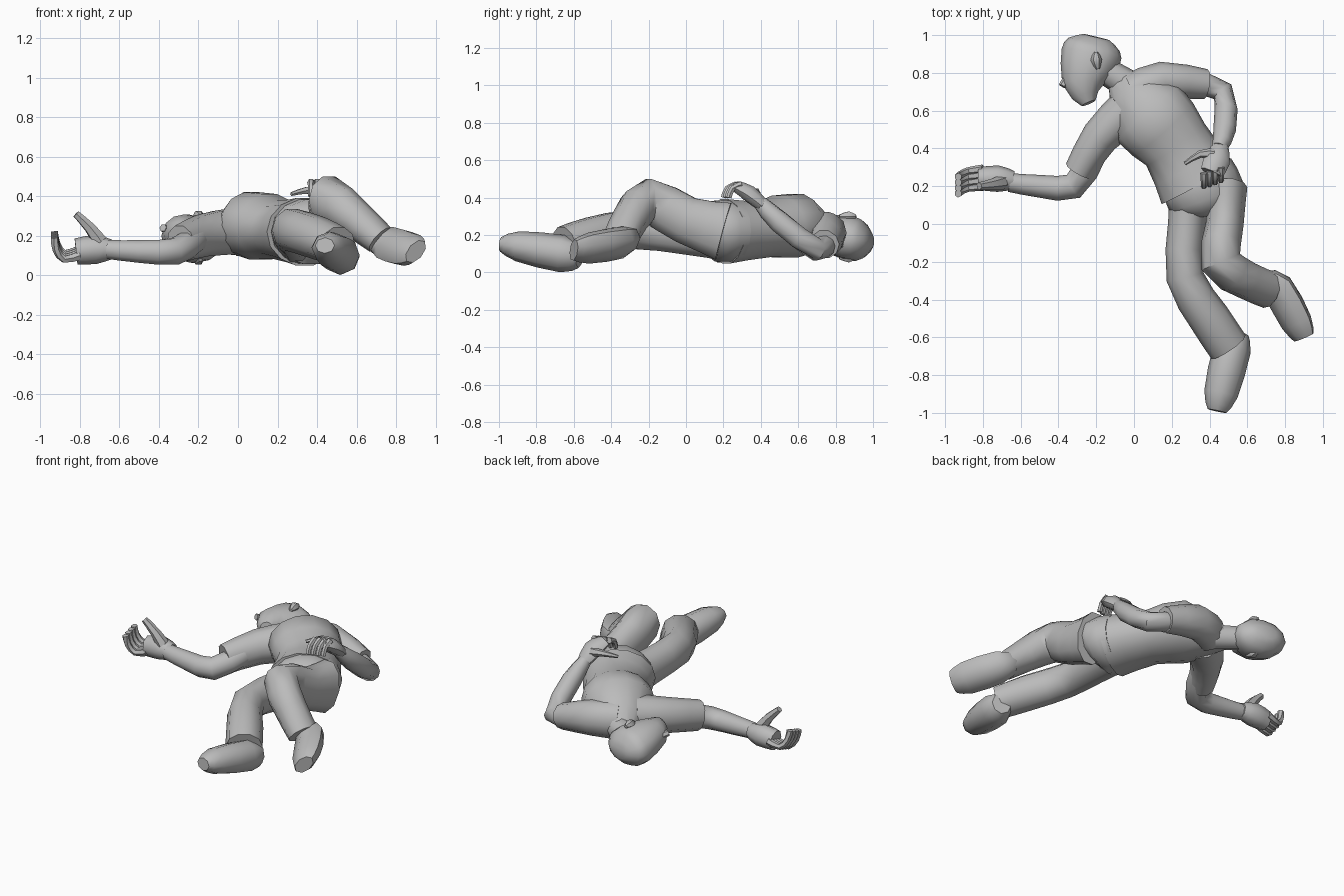
import bpy, bmesh, math
from mathutils import Vector

cube = bpy.data.objects.get("Cube")
if cube:
    bpy.data.objects.remove(cube, do_unlink=True)

GREY = (0.5, 0.5, 0.5, 1)
grey = bpy.data.materials.new("plain grey")
grey.use_nodes = True
grey.diffuse_color = GREY
grey.node_tree.nodes["Principled BSDF"].inputs["Base Color"].default_value = GREY

UP = Vector((0, 0, 1))


def halfway(before, start, end, after):
    """Middle of a smooth curve segment, for position and width together."""
    return (start + end) / 2 + (start + end - before - after) / 16


def refine(stations):
    """Add one smooth in-between station to every segment."""
    points = [Vector(station) for station in stations]
    padded = [points[0], *points, points[-1]]
    result = []
    for before, start, end, after in zip(padded, padded[1:], padded[2:], padded[3:]):
        result += [start, halfway(before, start, end, after)]
    return result + [points[-1]]


def ring_of(bm, centre, tangent, width, height, sides, roll):
    """An elliptical ring of vertices across the tangent."""
    side = tangent.cross(UP).normalized()
    top = side.cross(tangent)
    across = side * math.cos(roll) + top * math.sin(roll)
    upright = top * math.cos(roll) - side * math.sin(roll)
    ring = []
    for k in range(sides):
        angle = math.tau * k / sides
        offset = across * width * math.cos(angle) + upright * height * math.sin(angle)
        ring.append(bm.verts.new(centre + offset))
    return ring


def finish(name, bm):
    """Turn the bmesh into a shaded object."""
    bmesh.ops.recalc_face_normals(bm, faces=bm.faces)
    mesh = bpy.data.meshes.new(name)
    bm.to_mesh(mesh)
    bm.free()
    mesh.materials.append(grey)
    part = bpy.data.objects.new(name, mesh)
    bpy.context.collection.objects.link(part)
    bpy.ops.object.select_all(action="DESELECT")
    part.select_set(True)
    bpy.context.view_layer.objects.active = part
    bpy.ops.object.shade_smooth_by_angle(angle=math.radians(50))


def limb(name, *stations, start_ratio=1.0, end_ratio=1.0, sides=10, roll=0.0):
    """Skin a part along stations of (x, y, z, half width).

    The height to width ratio runs from start_ratio to end_ratio."""
    bm = bmesh.new()
    line = refine(stations)
    last = len(line) - 1
    rings = []
    for i, station in enumerate(line):
        behind = line[max(i - 1, 0)].to_3d()
        ahead = line[min(i + 1, last)].to_3d()
        centre = station.to_3d()
        # average the unit directions so that bends keep their thickness
        tangent = ((centre - behind).normalized() + (ahead - centre).normalized()).normalized()
        ratio = start_ratio + (end_ratio - start_ratio) * i / last
        width = station.w
        rings.append(ring_of(bm, centre, tangent, width, width * ratio, sides, roll))
    for ring, following in zip(rings, rings[1:]):
        for k in range(sides):
            n = (k + 1) % sides
            bm.faces.new((ring[k], ring[n], following[n], following[k]))
    bm.faces.new(rings[0])
    bm.faces.new(rings[-1])
    finish(name, bm)


def fingers(side_name, knuckle, spread, bones, radius):
    """Four equal fingers side by side, each following the same bones."""
    for i, finger_name in enumerate(("index", "middle", "ring", "little")):
        joint = Vector(knuckle) + Vector(spread) * i
        stations = [(*joint, radius)]
        for bone in bones:
            joint = joint + Vector(bone)
            stations.append((*joint, radius * 0.8))
        limb(f"{side_name}_{finger_name}_finger", *stations, sides=6)


# Trunk and neck
limb("shirt", (0.34, 0.21, 0.22, 0.22), (0.22, 0.42, 0.23, 0.19), (0.08, 0.58, 0.25, 0.22),
     (-0.08, 0.77, 0.17, 0.07), start_ratio=0.8, end_ratio=0.8, sides=14)
limb("neck", (0, 0.72, 0.18, 0.08), (-0.2, 0.84, 0.19, 0.07), sides=8)

# Head lying on its side with the chin raised, from chin to crown
limb("head", (-0.24, 0.64, 0.24, 0.04), (-0.27, 0.74, 0.22, 0.11), (-0.23, 0.88, 0.18, 0.16),
     (-0.21, 0.95, 0.17, 0.14), (-0.2, 0.99, 0.17, 0.07),
     start_ratio=0.9, end_ratio=0.6, sides=12)
limb("nose", (-0.34, 0.8, 0.22, 0.02), (-0.38, 0.73, 0.24, 0.02), sides=6)
for side_name, z in (("left", 0.3), ("right", 0.08)):
    limb(side_name + "_ear", (-0.19, 0.82, z, 0.01), (-0.2, 0.87, z, 0.03),
         (-0.2, 0.91, z, 0.01), sides=6)

# Trousers
limb("hips", (0.33, 0.27, 0.22, 0.2), (0.38, 0.15, 0.22, 0.21), (0.4, 0.09, 0.2, 0.14),
     start_ratio=0.8, end_ratio=0.8, sides=14)
limb("left_trouser_leg", (0.49, 0.2, 0.22, 0.11), (0.48, 0, 0.28, 0.1),
     (0.46, -0.2, 0.38, 0.11), (0.6, -0.3, 0.28, 0.1), (0.72, -0.35, 0.18, 0.1),
     start_ratio=1.5, end_ratio=0.8)
limb("right_trouser_leg", (0.3, 0.2, 0.2, 0.11), (0.28, 0, 0.21, 0.1),
     (0.27, -0.28, 0.23, 0.1), (0.4, -0.5, 0.19, 0.11), (0.5, -0.65, 0.15, 0.11),
     start_ratio=1.3, end_ratio=0.9)

# Shoes
limb("left_shoe", (0.69, -0.31, 0.18, 0.07), (0.76, -0.34, 0.16, 0.1),
     (0.86, -0.52, 0.13, 0.1), (0.9, -0.6, 0.12, 0.07),
     start_ratio=0.8, end_ratio=0.6, sides=8, roll=-0.8)
limb("right_shoe", (0.55, -0.57, 0.09, 0.06), (0.52, -0.66, 0.1, 0.1),
     (0.46, -0.9, 0.14, 0.09), (0.44, -0.99, 0.15, 0.05),
     start_ratio=1.1, end_ratio=0.8, sides=8)

# Left arm, bent back with the hand on the hip
limb("left_sleeve", (0, 0.7, 0.21, 0.1), (0.15, 0.76, 0.21, 0.1),
     (0.38, 0.74, 0.15, 0.08), start_ratio=1.2)
limb("left_arm", (0.3, 0.75, 0.17, 0.06), (0.47, 0.7, 0.12, 0.06),
     (0.48, 0.5, 0.27, 0.06), (0.45, 0.4, 0.37, 0.04))
limb("left_palm", (0.46, 0.42, 0.35, 0.04), (0.44, 0.34, 0.42, 0.07),
     (0.41, 0.27, 0.46, 0.06), start_ratio=0.8, end_ratio=0.5, sides=8)
fingers("left", (0.37, 0.27, 0.47), (0.03, 0.01, 0), ((0, -0.05, -0.02), (0, -0.02, -0.05)), 0.02)
limb("left_thumb", (0.42, 0.37, 0.42, 0.03), (0.35, 0.37, 0.43, 0.02),
     (0.27, 0.32, 0.41, 0.01), sides=6)

# Right arm, stretched out along the ground
limb("right_sleeve", (-0.04, 0.59, 0.22, 0.12), (-0.18, 0.46, 0.2, 0.1),
     (-0.29, 0.28, 0.16, 0.08), start_ratio=1, end_ratio=1.2)
limb("right_arm", (-0.22, 0.36, 0.18, 0.07), (-0.32, 0.2, 0.12, 0.07),
     (-0.5, 0.2, 0.12, 0.06), (-0.66, 0.22, 0.13, 0.05))
limb("right_palm", (-0.64, 0.23, 0.13, 0.05), (-0.72, 0.24, 0.13, 0.07),
     (-0.82, 0.24, 0.12, 0.06), end_ratio=1.1, sides=8)
fingers("right", (-0.8, 0.29, 0.13), (0, -0.03, -0.01),
        ((-0.08, -0.01, -0.02), (-0.04, -0.02, 0.05), (-0.01, -0.01, 0.06)), 0.025)
limb("right_thumb", (-0.7, 0.22, 0.17, 0.04), (-0.75, 0.21, 0.24, 0.03),
     (-0.82, 0.2, 0.31, 0.02), sides=6)
